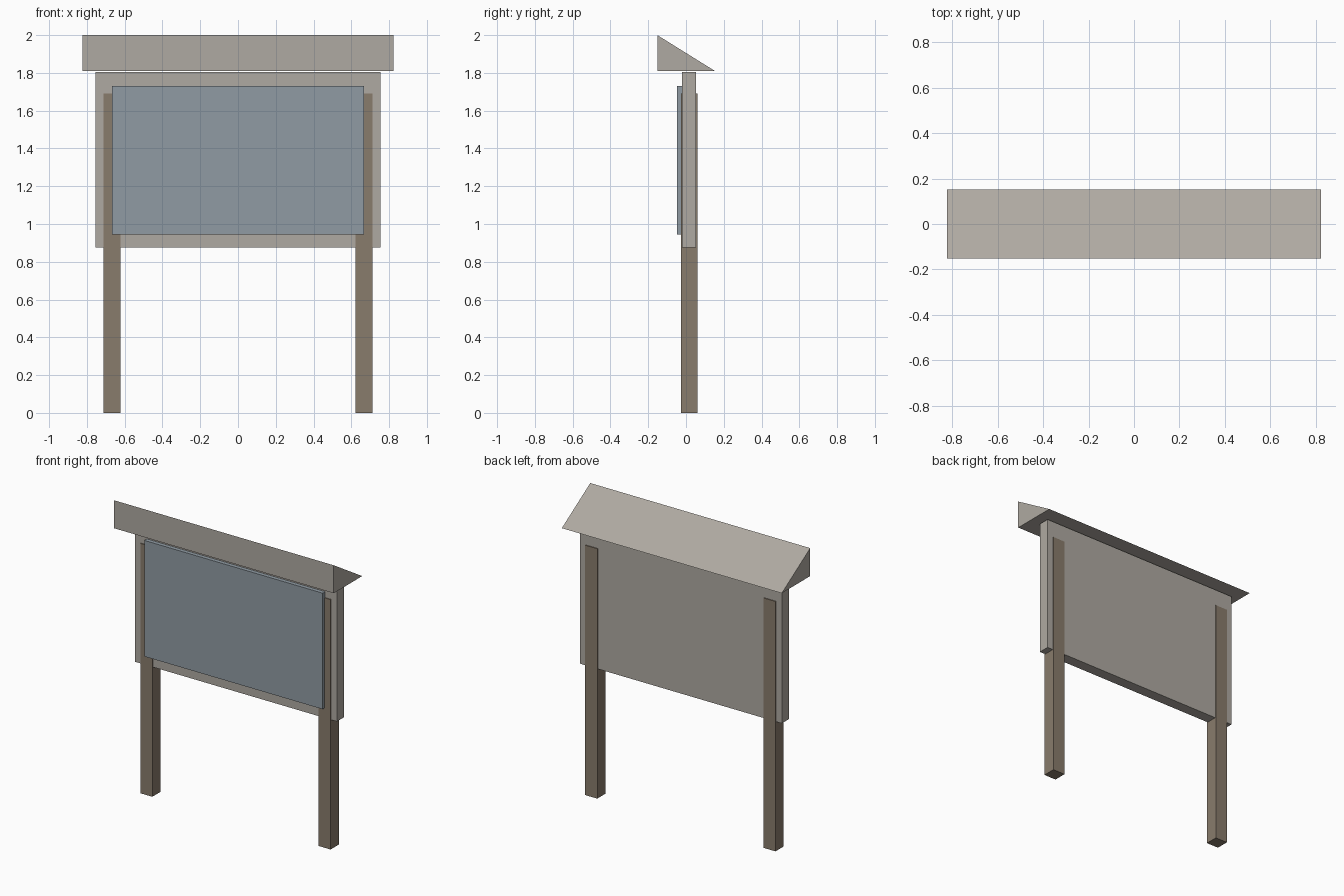
import bpy, bmesh

if "Cube" in bpy.data.objects:
    bpy.data.objects.remove(bpy.data.objects["Cube"])


def material(name, rgb):
    m = bpy.data.materials.new(name)
    m.diffuse_color = (*rgb, 1)
    m.use_nodes = True
    m.node_tree.nodes["Principled BSDF"].inputs["Base Color"].default_value = m.diffuse_color
    return m


def prism(name, profile, x0, x1, mat):
    """Extrude a (y, z) profile along x from x0 to x1."""
    bm = bmesh.new()
    face = bm.faces.new([bm.verts.new((x0, y, z)) for y, z in profile])
    ext = bmesh.ops.extrude_face_region(bm, geom=[face])
    moved = [g for g in ext["geom"] if isinstance(g, bmesh.types.BMVert)]
    bmesh.ops.translate(bm, verts=moved, vec=(x1 - x0, 0, 0))
    bmesh.ops.recalc_face_normals(bm, faces=bm.faces)
    mesh = bpy.data.meshes.new(name)
    bm.to_mesh(mesh)
    bm.free()
    mesh.materials.append(mat)
    ob = bpy.data.objects.new(name, mesh)
    bpy.context.collection.objects.link(ob)
    return ob


def box(name, x, y, z, mat):
    profile = [(y[0], z[0]), (y[1], z[0]), (y[1], z[1]), (y[0], z[1])]
    return prism(name, profile, x[0], x[1], mat)


wood = material("post_wood", (0.25, 0.20, 0.15))
frame = material("weathered_frame", (0.43, 0.40, 0.36))
glass = material("display_panel", (0.28, 0.33, 0.37))

# Two posts, running up through the board and slightly proud of it
for side, cx in (("left", -0.667), ("right", 0.667)):
    box(side + "_post", (cx - 0.045, cx + 0.045), (-0.027, 0.06), (0, 1.69), wood)

# Backing board and raised display panel
box("backing_board", (-0.755, 0.755), (-0.021, 0.054), (0.875, 1.804), frame)
box("display_panel", (-0.667, 0.667), (-0.048, -0.019), (0.945, 1.73), glass)

# Wedge roof sloping down to the back
prism("roof", [(-0.152, 1.811), (0.152, 1.811), (-0.152, 2.0)], -0.823, 0.823, frame)
